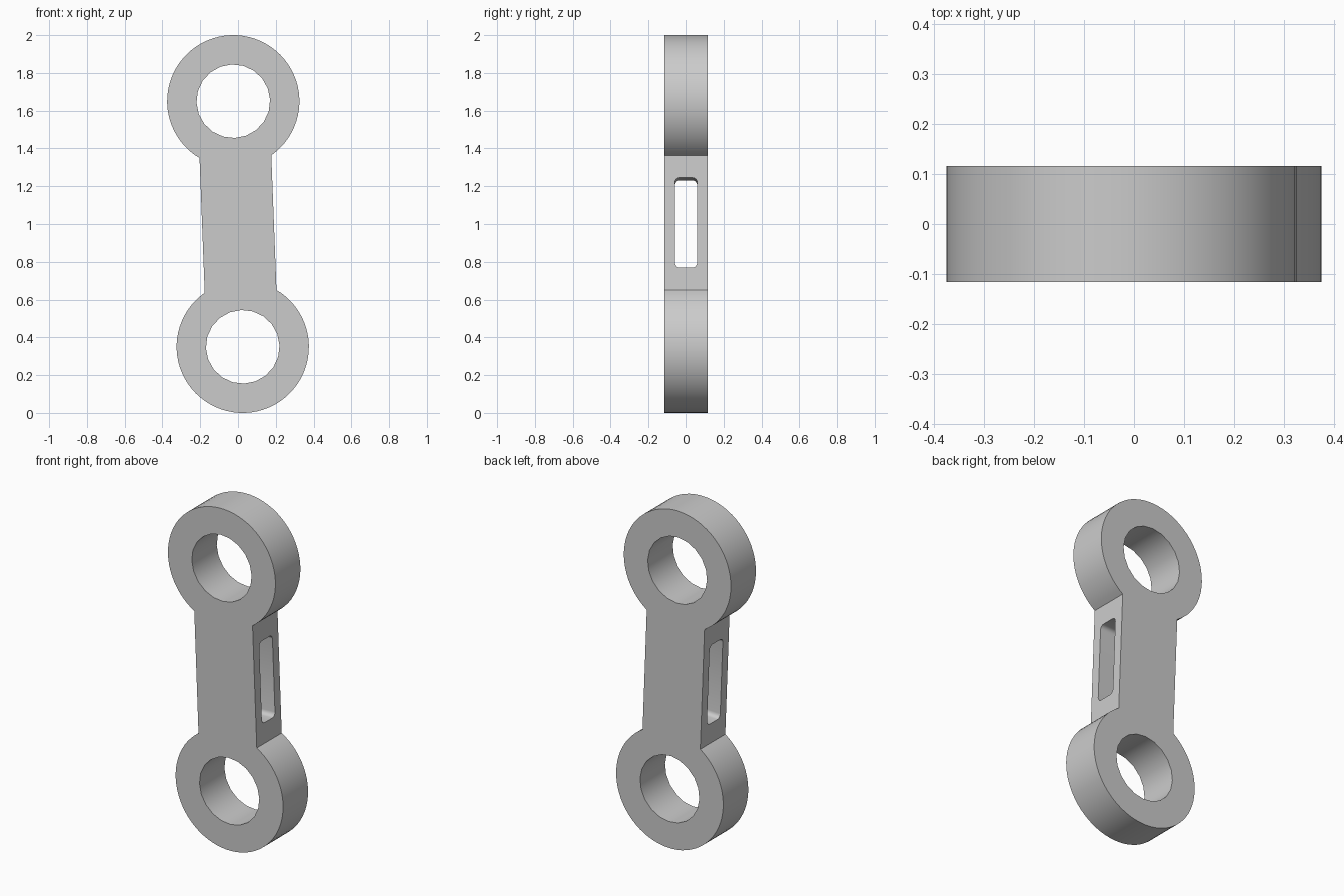
import bpy, bmesh
from math import sin, cos, pi, atan2, sqrt
from mathutils import Matrix

cube = bpy.data.objects.get("Cube")
if cube:
    bpy.data.objects.remove(cube, do_unlink=True)

RING_R, HOLE_R, HALF_T = 0.35, 0.195, 0.116
BAR_W, REACH = 0.19, 0.6505          # bar half width, ring centre distance
PLACE = Matrix.Translation((0, 0, 1)) @ Matrix.Rotation(-atan2(0.05, 1.3), 4, 'Y')

grey = bpy.data.materials.new("plain grey")
grey.use_nodes = True
grey.diffuse_color = (0.6, 0.6, 0.6, 1)
grey.node_tree.nodes["Principled BSDF"].inputs["Base Color"].default_value = (0.6, 0.6, 0.6, 1)


def arc(cx, cz, r, start, end, steps):
    return [(cx + r * cos(start + (end - start) * i / steps),
             cz + r * sin(start + (end - start) * i / steps)) for i in range(steps + 1)]


def prism(name, points, half, across_y=True, bevel=False):
    """Extrude a closed profile symmetrically along y or x."""
    bm = bmesh.new()
    verts = [bm.verts.new((a, -half, b) if across_y else (-half, a, b)) for a, b in points]
    face = bm.faces.new(verts)
    moved = bmesh.ops.extrude_face_region(bm, geom=[face])["geom"]
    shift = (0, 2 * half, 0) if across_y else (2 * half, 0, 0)
    bmesh.ops.translate(bm, vec=shift, verts=[g for g in moved if isinstance(g, bmesh.types.BMVert)])
    bmesh.ops.recalc_face_normals(bm, faces=bm.faces)
    if bevel:
        # Soften the long edges of the bar
        edges = [e for e in bm.edges if e.calc_length() > 0.5]
        bmesh.ops.bevel(bm, geom=edges, offset=0.008, segments=2, profile=0.5, affect='EDGES')
    mesh = bpy.data.meshes.new(name)
    bm.to_mesh(mesh)
    bm.free()
    mesh.materials.append(grey)
    obj = bpy.data.objects.new(name, mesh)
    bpy.context.collection.objects.link(obj)
    obj.matrix_world = PLACE
    return obj


# Link body: two round ends joined by a straight bar
a0 = -atan2(sqrt(RING_R**2 - BAR_W**2), BAR_W)
top = arc(0, REACH, RING_R, a0, pi - a0, 56)
body = prism("link_body", top + [(-x, -z) for x, z in top], HALF_T, bevel=True)

# Cutters: two round holes and the side slot
cutters = [prism(n, arc(0, z, HOLE_R, 0, 2 * pi, 20)[:-1], 0.3)
           for n, z in (("upper_hole_cutter", REACH), ("lower_hole_cutter", -REACH))]
slot, r = [], 0.025
for i, (sy, sz) in enumerate(((1, 1), (-1, 1), (-1, -1), (1, -1))):
    slot += arc(sy * (0.061 - r), sz * (0.238 - r), r, i * pi / 2, (i + 1) * pi / 2, 4)
cutters.append(prism("slot_cutter", slot, 0.4, across_y=False))

bpy.context.view_layer.objects.active = body
body.select_set(True)
for cutter in cutters:
    cutter.hide_render = True
    mod = body.modifiers.new(cutter.name, 'BOOLEAN')
    mod.operation, mod.solver, mod.object = 'DIFFERENCE', 'EXACT', cutter
    bpy.ops.object.modifier_apply(modifier=mod.name)
for cutter in cutters:
    bpy.data.objects.remove(cutter, do_unlink=True)

bpy.ops.object.shade_smooth_by_angle(angle=0.6)
